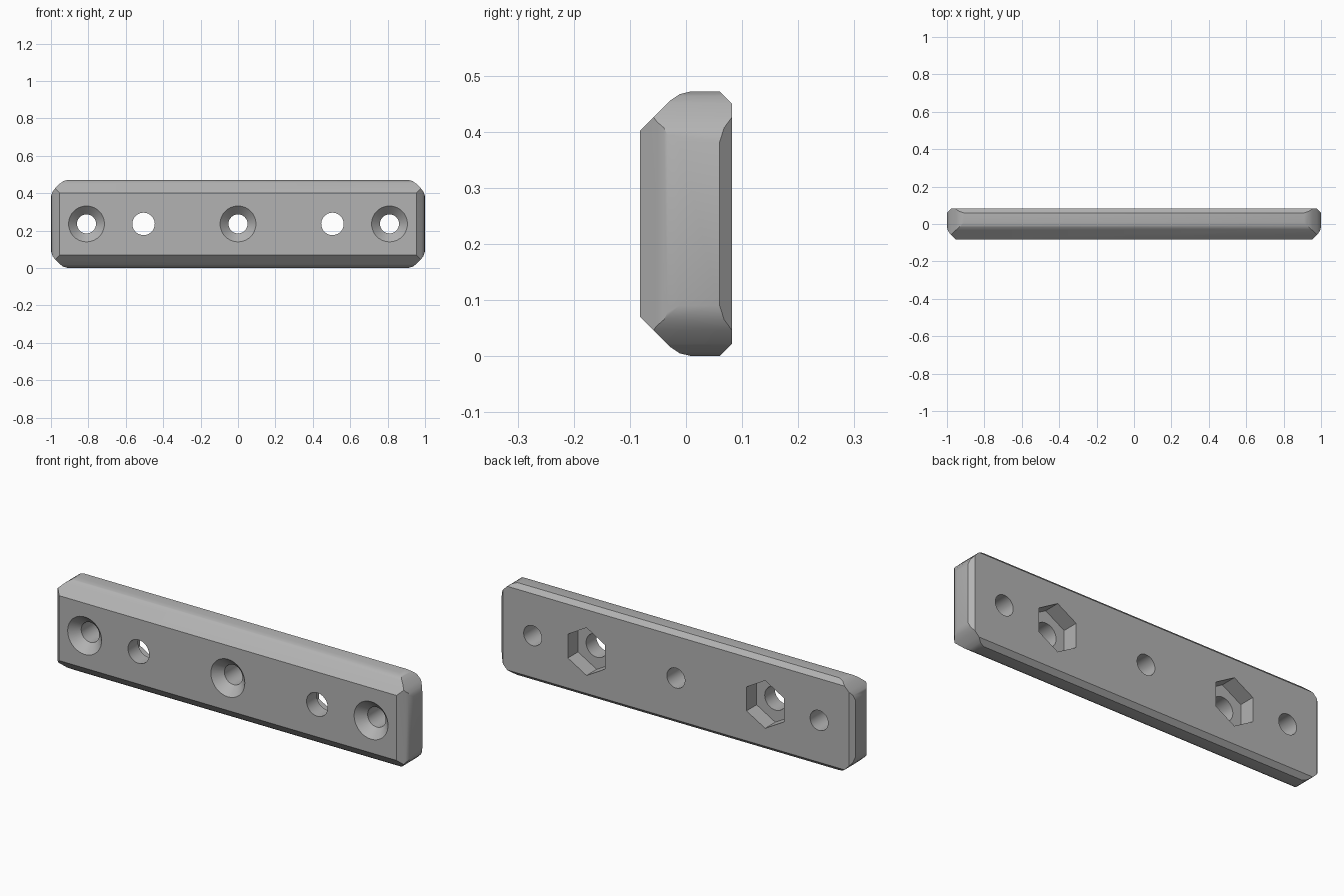
import bpy, bmesh, math
from mathutils import Vector, Matrix

old = bpy.data.objects.get("Cube")
if old:
    bpy.data.objects.remove(old, do_unlink=True)

MID = 0.236            # half height, also the height of the hole axis
FRONT, BACK = -0.082, 0.082

grey = bpy.data.materials.new("plain_grey")
grey.use_nodes = True
grey.diffuse_color = (0.45, 0.45, 0.45, 1)
grey.node_tree.nodes["Principled BSDF"].inputs["Base Color"].default_value = grey.diffuse_color


def finish(name, bm):
    bmesh.ops.recalc_face_normals(bm, faces=bm.faces)
    mesh = bpy.data.meshes.new(name)
    bm.to_mesh(mesh)
    bm.free()
    mesh.materials.append(grey)
    obj = bpy.data.objects.new(name, mesh)
    bpy.context.collection.objects.link(obj)
    return obj


def trim(bm, profile, a, b, signs):
    """Trim the solid to a convex profile in the a-b axes, mirrored by signs."""
    for p, q in zip(profile, profile[1:]):
        for sa, sb in signs:
            co, no = Vector(), Vector()
            co[a], co[b] = p[0] * sa, p[1] * sb
            no[a], no[b] = (p[1] - q[1]) * sa, (q[0] - p[0]) * sb
            if no.dot(co) < 0:
                no.negate()
            cut = bmesh.ops.bisect_plane(bm, geom=bm.verts[:] + bm.edges[:] + bm.faces[:],
                                         plane_co=co, plane_no=no, clear_outer=True)
            rim = [e for e in cut["geom_cut"] if isinstance(e, bmesh.types.BMEdge)]
            bmesh.ops.holes_fill(bm, edges=rim)


# Bar: a block trimmed by its corner, long edge and end profiles
bm = bmesh.new()
bmesh.ops.create_cube(bm, size=1, matrix=Matrix.Diagonal((2, BACK - FRONT, MID * 2, 1)))
corner = [(1, 0.146), (0.992, 0.171), (0.978, 0.190), (0.954, 0.214), (0.935, 0.228), (0.91, MID)]
long_front = [(FRONT, 0.166), (-0.029, 0.219), (-0.011, 0.231), (0.01, MID)]
end_front = [(FRONT, 0.954), (-0.052, 0.984), (-0.033, 0.996), (-0.012, 1)]
trim(bm, corner, 0, 2, [(1, 1), (-1, 1), (1, -1), (-1, -1)])
for profile, axis, full in ((long_front, 2, MID), (end_front, 0, 1)):
    trim(bm, profile, 1, axis, [(1, 1), (1, -1)])
    trim(bm, [(0.06, full), (BACK, full - 0.022)], 1, axis, [(1, 1), (1, -1)])
bmesh.ops.remove_doubles(bm, verts=bm.verts, dist=0.0005)
bmesh.ops.translate(bm, verts=bm.verts, vec=(0, 0, MID))
bar = finish("mounting_bar", bm)


def drill(name, x, rings, sides):
    """Cut a stepped hole along y; rings are (y, radius) pairs."""
    bm = bmesh.new()
    loops = []
    for y, r in rings:
        turns = [math.tau * i / sides for i in range(sides)]
        loops.append([bm.verts.new((x + r * math.sin(t), y, MID + r * math.cos(t))) for t in turns])
    for lo, hi in zip(loops, loops[1:]):
        for i in range(sides):
            j = (i + 1) % sides
            bm.faces.new((lo[i], lo[j], hi[j], hi[i]))
    bm.faces.new(loops[0])
    bm.faces.new(loops[-1])
    cutter = finish(name, bm)
    mod = bar.modifiers.new(name, "BOOLEAN")
    mod.operation, mod.solver, mod.object = "DIFFERENCE", "EXACT", cutter
    bpy.context.view_layer.objects.active = bar
    bpy.ops.object.modifier_apply(modifier=name)
    bpy.data.objects.remove(cutter, do_unlink=True)


# Countersunk screw holes
for x in (-0.81, 0, 0.81):
    drill("screw_hole", x, [(FRONT - 0.01, 0.106), (FRONT + 0.045, 0.051), (BACK + 0.02, 0.051)], 40)

# Bolt holes with hexagonal nut pockets in the back
for x in (-0.505, 0.505):
    drill("bolt_hole", x, [(FRONT - 0.02, 0.06), (BACK + 0.02, 0.06)], 40)
    drill("nut_pocket", x, [(0, 0.122), (BACK + 0.02, 0.122)], 6)

bpy.ops.object.select_all(action="DESELECT")
bar.select_set(True)
bpy.context.view_layer.objects.active = bar
bpy.ops.object.shade_smooth_by_angle(angle=math.radians(30))
